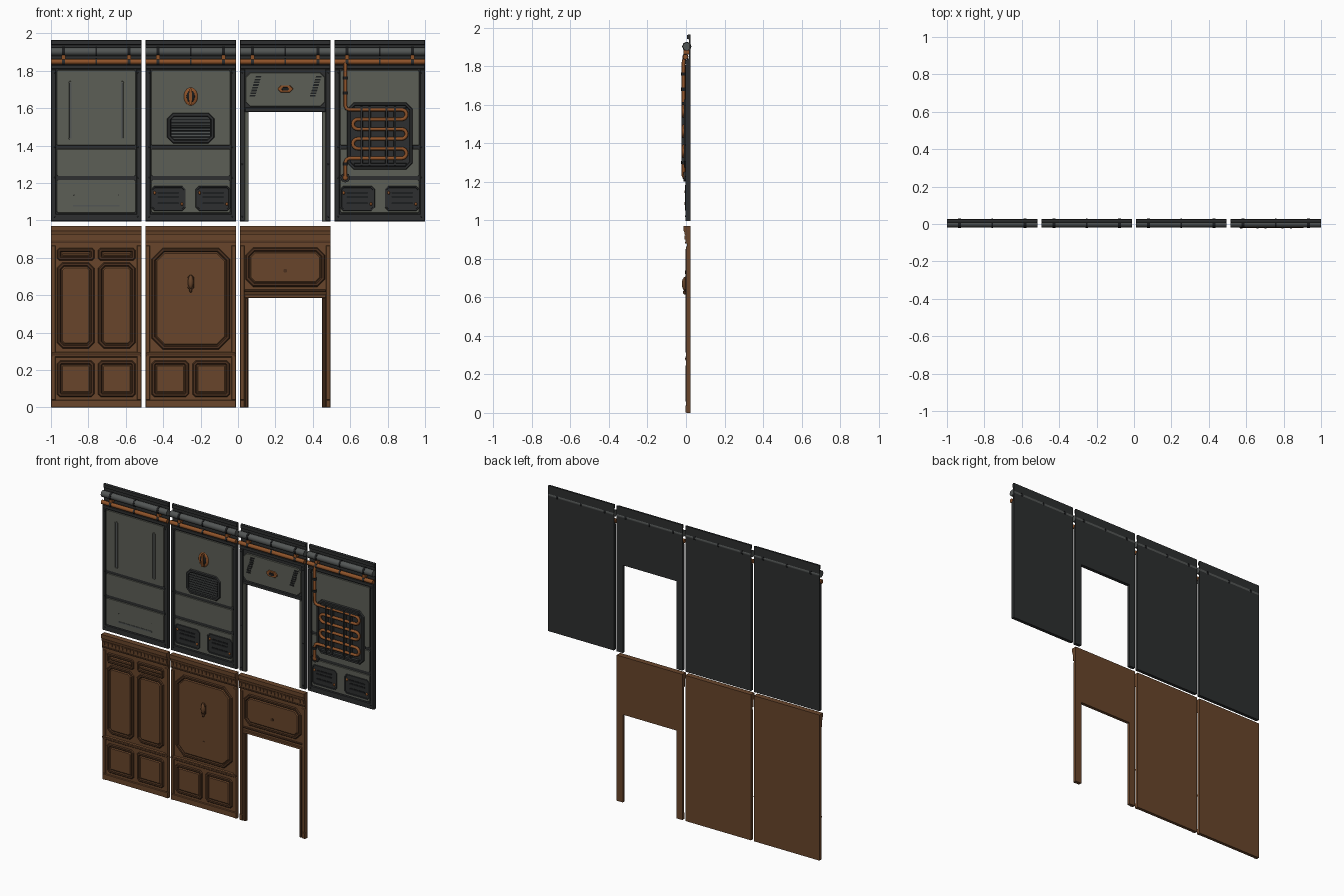
import bpy, bmesh, math
from mathutils import Matrix

if "Cube" in bpy.data.objects:
    bpy.data.objects.remove(bpy.data.objects["Cube"])


def material(name, *rgb):
    m = bpy.data.materials.new(name)
    m.use_nodes = True
    m.diffuse_color = (*rgb, 1)
    m.node_tree.nodes["Principled BSDF"].inputs["Base Color"].default_value = (*rgb, 1)
    return m


CHAR = material("charcoal metal", .026, .028, .029)
GREY = material("grey green metal", .107, .112, .093)
STEEL = material("pipe steel", .085, .092, .09)
BLACK = material("black iron", .012, .013, .014)
COPPER = material("copper", .27, .085, .022)
WOOD = material("brown wood", .14, .06, .024)
DARK = material("dark wood trim", .07, .03, .013)

BACK, FACE, HALF = .023, .002, .242
CENTRES = [-.758, -.2527, .2527, .758]


def finish(name, bm, mat, smooth=False):
    bmesh.ops.recalc_face_normals(bm, faces=bm.faces)
    me = bpy.data.meshes.new(name)
    bm.to_mesh(me)
    bm.free()
    me.materials.append(mat)
    for p in me.polygons:
        p.use_smooth = smooth
    bpy.context.collection.objects.link(bpy.data.objects.new(name, me))


def rect(x0, x1, z0, z1, c=0, inset=0):
    """Rectangle outline moved inwards by inset, with corners cut by c."""
    x0, x1, z0, z1 = x0 + inset, x1 - inset, z0 + inset, z1 - inset
    if c == 0:
        return [(x0, z0), (x1, z0), (x1, z1), (x0, z1)]
    c = max(c - inset * .6, .001)
    return [(x0 + c, z0), (x1 - c, z0), (x1, z0 + c), (x1, z1 - c),
            (x1 - c, z1), (x0 + c, z1), (x0, z1 - c), (x0, z0 + c)]


def loft(name, layers, mat, ring=False):
    """Join outlines (points, y) in order; a ring closes on itself."""
    bm = bmesh.new()
    loops = [[bm.verts.new((x, y, z)) for x, z in pts] for pts, y in layers]
    pairs = list(zip(loops, loops[1:]))
    if ring:
        pairs.append((loops[-1], loops[0]))
    else:
        bm.faces.new(loops[0])
        bm.faces.new(loops[-1])
    for a, b in pairs:
        for i in range(len(a)):
            j = (i + 1) % len(a)
            bm.faces.new((a[i], a[j], b[j], b[i]))
    finish(name, bm, mat)


def plate(name, x0, x1, z0, z1, front, mat, c=0, slope=0, back=.004):
    loft(name, [(rect(x0, x1, z0, z1, c), back), (rect(x0, x1, z0, z1, c, slope), front)], mat)


def frame(name, x0, x1, z0, z1, w, front, mat, c=0, back=.004):
    steps = ((0, back), (w * .25, front), (w * .75, front), (w, back))
    loft(name, [(rect(x0, x1, z0, z1, c, d), y) for d, y in steps], mat, True)


def tube(name, pts, r, mat):
    cu = bpy.data.curves.new(name, "CURVE")
    cu.dimensions = "3D"
    cu.bevel_depth, cu.bevel_resolution, cu.use_fill_caps = r, 2, True
    sp = cu.splines.new("POLY")
    sp.points.add(len(pts) - 1)
    for p, q in zip(sp.points, pts):
        p.co = (*q, 1)
    path = bpy.data.objects.new(name + "_path", cu)
    bpy.context.collection.objects.link(path)
    deps = bpy.context.evaluated_depsgraph_get()
    me = bpy.data.meshes.new_from_object(path.evaluated_get(deps))
    bpy.data.objects.remove(path)
    me.materials.clear()
    me.materials.append(mat)
    for p in me.polygons:
        p.use_smooth = len(p.vertices) == 4
    bpy.context.collection.objects.link(bpy.data.objects.new(name, me))


def dome(name, x, z, rx, rz, depth, mat, y=FACE):
    bm = bmesh.new()
    bmesh.ops.create_uvsphere(bm, u_segments=16, v_segments=10, radius=1)
    bm.transform(Matrix.Translation((x, y, z)) @ Matrix.Diagonal((rx, depth, rz, 1)))
    finish(name, bm, mat, True)


def slab(name, cx, z0, z1, mat, opening=None):
    a, b = cx - HALF, cx + HALF
    pts = rect(a, b, z0, z1)
    if opening:
        o = cx - .197, cx + .197
        pts = [(a, z0), (o[0], z0), (o[0], opening), (o[1], opening), (o[1], z0), (b, z0), (b, z1), (a, z1)]
    loft(name, [(pts, BACK), (pts, .004)], mat)


def screws(cx, zs, dx=.222):
    for z in zs:
        for s in (-1, 1):
            dome("screw", cx + s * dx, z, .005, .005, .004, BLACK, -.001)


def utility_box(cx, z=1.117):
    """Dark wall box with slots and copper lamps."""
    a, b = cx - .095, cx + .095
    frame("box_rim", a, b, z - .068, z + .068, .014, -.006, CHAR, .018)
    plate("box_cover", a + .01, b - .01, z - .058, z + .058, -.002, CHAR, .014)
    for dz in (-.025, .008, .03):
        plate("box_slot", cx - .058, cx + .058, z + dz - .005, z + dz + .005, -.005, BLACK, .003)
    for s in (-1, 1):
        dome("box_lamp", cx + s * .073, z - s * .03, .007, .009, .007, COPPER, -.002)


# Upper row: shared backs, stiles and overhead pipes
for i, cx in enumerate(CENTRES):
    a, b = cx - HALF, cx + HALF
    slab("metal_wall", cx, .995, 1.84, CHAR, 1.58 if i == 2 else None)
    plate("top_backing", a, b, 1.84, 1.965, .016, CHAR, back=BACK)
    plate("top_ledge", a, b, 1.938, 1.965, .006, CHAR, back=.018, slope=.003)
    plate("lower_ledge", a, b, 1.808, 1.832, -.004, CHAR, slope=.003)
    for s in (-1, 1):
        e = cx + s * (HALF - .013)
        plate("side_stile", e - .013, e + .013, .995, 1.808, -.003, CHAR, slope=.003)
    tube("steel_pipe", [(a, .004, 1.902), (b, .004, 1.902)], .022, STEEL)
    tube("copper_pipe", [(a, -.003, 1.848), (b, -.003, 1.848)], .014, COPPER)
    for dx in (-.175, 0, .175):
        x, w = cx + dx, .007 if dx else .005
        tube("steel_pipe_clamp", [(x - w, .004, 1.902), (x + w, .004, 1.902)], .0245, BLACK)
        tube("copper_pipe_clamp", [(x - w, -.003, 1.848), (x + w, -.003, 1.848)], .0165, CHAR)
        if dx:
            plate("pipe_bracket", x - .011, x + .011, 1.86, 1.884, -.012, COPPER, .004, back=.016)
    if i != 2:
        plate("foot_rail", a, b, .995, 1.035, -.003, CHAR, slope=.003)
        for z0, z1 in ((1.04, 1.217), (1.236, 1.382), (1.4, 1.803)):
            plate("metal_field", a + .029, b - .029, z0, z1, -.001, GREY, .008, .002)
        screws(cx, (1.02, 1.227, 1.391, 1.79))

# Plain panel: raised vertical ribs and a lower strip
cx = CENTRES[0]
for s in (-1, 1):
    x = cx + s * .138
    frame("rib_rim", x - .012, x + .012, 1.43, 1.745, .007, -.005, GREY, .008)
    plate("rib_core", x - .005, x + .005, 1.437, 1.738, -.003, STEEL)
    for z in (1.078, 1.135):
        dome("strip_screw", x - s * .02, z, .004, .004, .004, BLACK)
plate("lower_strip", cx - .125, cx + .125, 1.074, 1.083, -.004, STEEL, .003)

# Vent panel: oval lamp and louvred grille
cx = CENTRES[1]
dome("lamp_base", cx, 1.662, .039, .05, .011, COPPER)
dome("lamp_glass", cx, 1.662, .026, .037, .018, BLACK)
plate("lamp_bar", cx - .008, cx + .008, 1.62, 1.704, -.019, COPPER, .004)
frame("grille_rim", cx - .128, cx + .128, 1.41, 1.577, .024, -.01, CHAR, .032)
plate("grille_back", cx - .11, cx + .11, 1.428, 1.559, -.002, BLACK, .018)
for k in range(8):
    z = 1.434 + k * .0155
    plate("grille_louvre", cx - .104, cx + .104, z, z + .009, -.007, STEEL, slope=.002)
for c in (CENTRES[1], CENTRES[3]):
    for s in (-1, 1):
        utility_box(c + s * .12)

# Metal doorway: header, slanted vents, lamp and jambs
cx = CENTRES[2]
plate("header_field", cx - .212, cx + .212, 1.608, 1.79, -.002, GREY, .025, .003)
plate("door_lintel", cx - .216, cx + .216, 1.58, 1.604, -.004, CHAR, slope=.003)
for s in (-1, 1):
    x = cx + s * .208
    plate("jamb_inner", x - .01, x + .01, .995, 1.58, -.001, GREY, slope=.002)
    for k in range(8):
        z, x = 1.665 + k * .0145, cx + s * .161 + (k - 3.5) * .0045
        pts = [(x - .015, z - .004), (x + .015, z - .004), (x + .018, z + .005), (x - .012, z + .005)]
        loft("slanted_vent", [(pts, .004), (pts, -.005)], BLACK)
screws(cx, (1.02, 1.3, 1.79), .23)
plate("door_lamp_base", cx - .042, cx + .042, 1.681, 1.724, -.009, COPPER, .017, .004)
plate("door_lamp_glass", cx - .022, cx + .022, 1.691, 1.714, -.013, BLACK, .009, .003)

# Heat exchanger: dark tray, copper serpentine and feed pipes
x0, x1 = .582, .936
frame("coil_tray_rim", x0, x1, 1.27, 1.632, .022, -.011, CHAR, .035)
plate("coil_tray", x0 + .012, x1 - .012, 1.282, 1.62, -.004, CHAR, .025)
left, right, step, top, y = .64, .875, .052, 1.592, -.013
path = [(.574, -.006, 1.848), (.574, y, 1.82), (.574, y, 1.612), (.58, y, 1.598), (.594, y, top)]
for k in range(6):
    z = top - k * step
    start, end, s = (left, right, 1) if k % 2 == 0 else (right, left, -1)
    path += [(start, y, z), (end, y, z)]
    if k < 5:
        for t in range(1, 8):
            a = math.pi * t / 8
            path.append((end + s * math.sin(a) * step / 2, y, z - step / 2 + math.cos(a) * step / 2))
path += [(.594, y, z), (.58, y, z - .007), (.574, y, z - .022), (.574, y, 1.23)]
tube("copper_coil", path, .0095, COPPER)
for z in (1.76, 1.68, 1.3):
    tube("feed_collar", [(.574, y, z - .008), (.574, y, z + .008)], .0125, BLACK)
tube("drain_flange", [(.574, .004, 1.228), (.574, -.012, 1.228)], .026, CHAR)
dome("drain_cap", .574, 1.228, .014, .014, .008, COPPER, -.012)
for x in (.661, .704, .794, .839):
    plate("coil_bar", x - .007, x + .007, 1.29, 1.612, -.023, CHAR, back=-.004, slope=.002)
for z in (1.297, 1.607):
    plate("coil_cross_bar", .62, .9, z - .009, z + .009, -.02, CHAR, back=-.004, slope=.003)


# Lower row: wooden panelling
def wood_panel(x0, x1, z0, z1, c):
    frame("panel_moulding", x0, x1, z0, z1, .022, -.003, DARK, c)
    plate("panel_core", x0 + .023, x1 - .023, z0 + .023, z1 - .023, -.001, WOOD, max(c - .014, .006), .006)


def cornice(cx):
    """Stepped and curved crown with a row of small blocks."""
    prof = [(BACK, .88), (.0, .88), (-.003, .895), (-.003, .922), (-.007, .928),
            (-.009, .938), (-.014, .948), (-.014, .97), (BACK, .97)]
    bm = bmesh.new()
    ends = [[bm.verts.new((cx + s * HALF, y, z)) for y, z in prof] for s in (-1, 1)]
    for e in ends:
        bm.faces.new(e)
    bmesh.ops.bridge_loops(bm, edges=bm.edges[:])
    finish("cornice", bm, WOOD)
    for k in range(18):
        x = cx - HALF + .014 + k * (2 * HALF - .028) / 17
        plate("cornice_block", x - .008, x + .008, .9, .92, -.008, WOOD)
    plate("cornice_bead", cx - HALF, cx + HALF, .88, .888, -.004, DARK)


for i, cx in enumerate(CENTRES[:3]):
    a, b = cx - HALF, cx + HALF
    slab("wood_wall", cx, 0, .885, WOOD, .585 if i == 2 else None)
    cornice(cx)
    for s in (-1, 1):
        e = cx + s * (HALF - .012)
        plate("wood_stile", e - .012, e + .012, .04, .865, -.001, WOOD, slope=.003)
        plate("stile_block", e - .012, e + .012, 0, .04, -.003, WOOD, slope=.002)
    if i == 2:
        wood_panel(cx - .212, cx + .212, .645, .855, .04)
        plate("wood_lintel", cx - .218, cx + .218, .585, .605, -.002, WOOD, slope=.003)
        plate("lintel_bead", cx - .218, cx + .218, .617, .63, -.003, DARK, slope=.003)
        plate("header_stud", cx - .009, cx + .009, .721, .739, -.005, DARK, .003)
        for s in (-1, 1):
            x = cx + s * .207
            plate("wood_jamb", x - .008, x + .008, 0, .585, -.001, DARK, slope=.002)
        continue
    plate("skirting", a, b, 0, .04, -.002, WOOD, slope=.003)
    plate("chair_rail", a, b, .268, .296, -.003, WOOD, slope=.005)
    plate("chair_bead", a, b, .278, .286, -.004, DARK)
    for s in (-1, 1):
        x = cx + s * .11
        wood_panel(x - .1, x + .1, .055, .25, .016)
        if i == 0:
            wood_panel(x - .1, x + .1, .785, .853, .012)
            wood_panel(x - .1, x + .1, .315, .775, .03)
    if i == 1:
        wood_panel(cx - .21, cx + .21, .31, .853, .06)

# Wall ornament on the wide wooden panel
cx = CENTRES[1]
plate("ornament_base", cx - .019, cx + .019, .628, .708, -.008, DARK, .012, .003)
dome("ornament_body", cx, .67, .016, .038, .022, WOOD, 0)
dome("ornament_drop", cx, .626, .008, .012, .012, DARK, -.004)
plate("small_stud", cx - .008, cx + .008, .438, .452, -.003, WOOD, .003)
